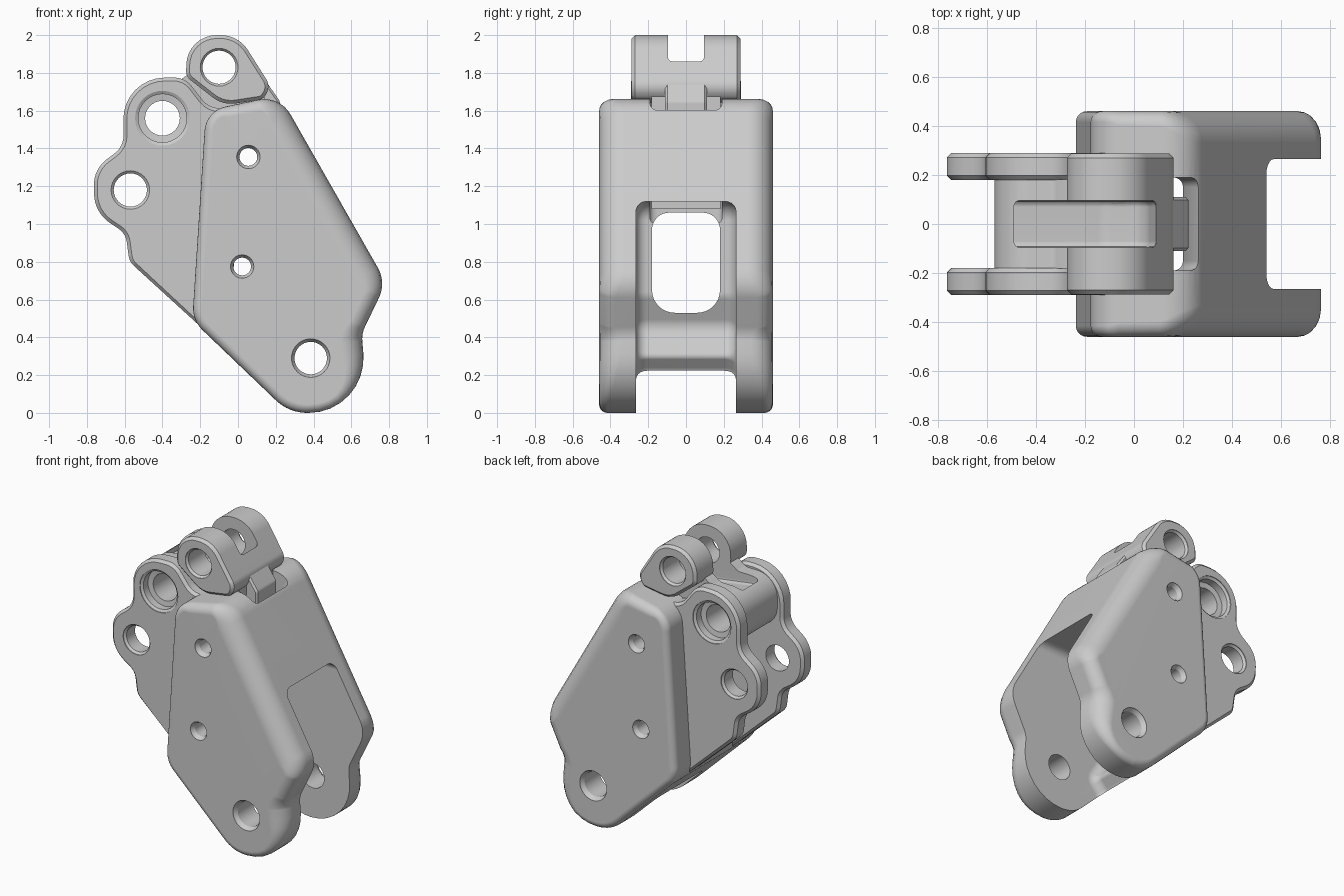
import bpy, bmesh, math
from mathutils import Vector

if "Cube" in bpy.data.objects:
    bpy.data.objects.remove(bpy.data.objects["Cube"])


def loft(name, rings):
    """Skin a list of equal-length point rings and cap both ends."""
    bm = bmesh.new()
    rows = [[bm.verts.new(p) for p in r] for r in rings]
    n = len(rows[0])
    for a, b in zip(rows, rows[1:]):
        for i in range(n):
            j = (i + 1) % n
            bm.faces.new((a[i], a[j], b[j], b[i]))
    bm.faces.new(rows[0])
    bm.faces.new(rows[-1])
    bmesh.ops.recalc_face_normals(bm, faces=bm.faces)
    me = bpy.data.meshes.new(name)
    bm.to_mesh(me)
    bm.free()
    ob = bpy.data.objects.new(name, me)
    bpy.context.collection.objects.link(ob)
    return ob


def fillet(pts, seg=8):
    """Polygon of (x, z, radius) corners -> rounded outline, counter-clockwise."""
    out, n = [], len(pts)
    for i in range(n):
        p = Vector(pts[i][:2])
        r = pts[i][2] if len(pts[i]) > 2 else 0
        u = (Vector(pts[i - 1][:2]) - p).normalized()
        v = (Vector(pts[(i + 1) % n][:2]) - p).normalized()
        half = u.angle(v) / 2
        if r == 0 or half > 1.55:
            out.append(p)
            continue
        d = r / math.tan(half)
        c = p + (u + v).normalized() * (r / math.sin(half))
        s, e = p + u * d - c, p + v * d - c
        a0 = math.atan2(s.y, s.x)
        da = (math.atan2(e.y, e.x) - a0 + math.pi) % (2 * math.pi) - math.pi
        for k in range(seg + 1):
            a = a0 + da * k / seg
            out.append(c + Vector((math.cos(a), math.sin(a))) * r)
    area = sum(out[i - 1].cross(out[i]) for i in range(len(out)))
    return out if area > 0 else out[::-1]


def prism(name, pts, y0, y1, bevel=0.0, extra=0.0, axis='Y', steps=5):
    """Extrude a rounded outline; 'extra' widens the edge rounding up-right."""
    o = fillet(pts)
    n, c, h = len(o), (y0 + y1) / 2, (y1 - y0) / 2
    norm = []
    for i in range(n):
        t = (o[(i + 1) % n] - o[i]).normalized() + (o[i] - o[i - 1]).normalized()
        norm.append(Vector((t.y, -t.x)).normalized())
    size = [bevel + extra * max(0, m.dot(Vector((0.87, 0.5)))) ** 1.5 for m in norm]

    def ring(side, t):
        r = []
        for p, m, b in zip(o, norm, size):
            q = p - m * b * (1 - math.cos(t))
            y = c + side * (h - b * (1 - math.sin(t)))
            r.append((q.x, y, q.y) if axis == 'Y' else (y, q.x, q.y))
        return r
    # t runs from the side wall (0) to the flat cap (90 degrees)
    ts = [math.pi / 2 * k / steps for k in range(steps + 1)] if bevel else [0]
    return loft(name, [ring(-1, t) for t in reversed(ts)] + [ring(1, t) for t in ts])


def hole(x, z, steps, n=32):
    """Round stepped cutter, mirrored in y; steps are (y, radius), outside in."""
    prof = [(-y, r) for y, r in steps] + [(y, r) for y, r in reversed(steps)]
    return loft("hole_cutter", [[(x + r * math.cos(2 * math.pi * k / n), y,
                                  z + r * math.sin(2 * math.pi * k / n))
                                 for k in range(n)] for y, r in prof])


def cut(ob, *cutters):
    bpy.context.view_layer.objects.active = ob
    for c in cutters:
        m = ob.modifiers.new("cut", 'BOOLEAN')
        m.operation, m.solver, m.object = 'DIFFERENCE', 'EXACT', c
        bpy.ops.object.modifier_apply(modifier=m.name)


# outer shell with two cheeks
shell = prism("outer_shell", [
    (-0.17, 1.60, .14), (0.22, 1.682, .16), (0.785, 0.69, .17), (0.655, 0.42, .14),
    (0.69, 0, .29), (0.27, 0, .24), (-0.242, 0.49, .16)], -0.46, 0.46, 0.045, 0.085)

# knuckle side plates
plate_outline = [
    (0.0, 1.6), (-0.16, 1.62, .12), (-0.28, 1.775, .12), (-0.61, 1.775, .22),
    (-0.605, 1.41, .12), (-0.765, 1.29, .17), (-0.76, 1.06, .19),
    (-0.595, 0.95, .1), (-0.575, 0.80, .09), (-0.12, 0.385), (-0.03, 0.5)]
plates = [prism(n, plate_outline, a, b, 0.018, steps=1) for n, a, b in
          (("front_side_plate", -0.29, -0.18), ("back_side_plate", 0.18, 0.29))]

# barrel block between the plates, and the narrow neck behind the lug
core = prism("barrel_block", [
    (-0.57, 1.74, .15), (-0.33, 1.745, .06), (-0.24, 1.81), (0.0, 1.86), (0.14, 1.74),
    (0.14, 1.08), (-0.15, 1.08, .05), (-0.26, 1.38, .08), (-0.57, 1.38, .15)],
    -0.182, 0.182)
neck = prism("lug_neck", [
    (-0.05, 1.88), (0.055, 1.88), (0.138, 1.77), (0.222, 1.65, .04), (0.222, 1.3),
    (0.0, 1.2)], -0.11, 0.11, 0.012, steps=1)

# top lug with two ears
lug = prism("top_lug", [
    (-0.27, 2.0, .16), (0.002, 2.0, .17), (0.176, 1.725, .075), (0.13, 1.66, .05),
    (-0.08, 1.628, .16), (-0.275, 1.78, .06)], -0.288, 0.288, 0.018, steps=1)

# cutters: link slot, through passage, top pocket, lug groove
slot = prism("slot_cutter", [
    (1.2, 1.12), (0.09, 1.12, .1), (0.09, 0.62, .09), (0.01, 0.45, .09),
    (0.10, 0.30, .03), (0.03, 0.22, .07), (0.03, -0.3), (1.2, -0.3)],
    -0.265, 0.265, 0.06)
passage = prism("passage_cutter", [
    (-0.18, 0.53, .12), (0.18, 0.53, .12), (0.18, 1.06, .09), (-0.18, 1.06, .09)],
    -0.6, 0.2, axis='X')
pocket = prism("pocket_cutter", [
    (0.02, 1.9), (0.265, 1.9), (0.265, 1.61), (0.2, 1.45), (0.2, 1.0), (0.02, 1.0)],
    -0.19, 0.19, 0.04)
groove = prism("groove_cutter", [
    (0.4, 2.2), (0.4, 1.86), (0.09, 1.86), (0.05, 1.70, .1), (-0.12, 1.635, .1),
    (-0.49, 1.69), (-0.49, 2.2)], -0.095, 0.095, 0.025, steps=3)

# pin and screw holes
lug_pin = hole(-0.1, 1.83, [(0.6, 0.10), (0.285, 0.10), (0.27, 0.088)])
barrel_pin = hole(-0.4, 1.56, [(0.6, 0.145), (0.285, 0.145), (0.275, 0.128),
                               (0.225, 0.128), (0.22, 0.092)])
link_pin = hole(-0.57, 1.18, [(0.6, 0.102), (0.285, 0.102), (0.272, 0.088)])
screw_a = hole(0.055, 1.355, [(0.6, 0.062), (0.455, 0.062), (0.43, 0.047)])
screw_b = hole(0.022, 0.775, [(0.6, 0.062), (0.455, 0.062), (0.43, 0.047)])
hinge_pin = hole(0.385, 0.29, [(0.6, 0.102), (0.455, 0.102), (0.43, 0.086)])

cut(shell, slot, passage, pocket, screw_a, screw_b, hinge_pin)
for p in plates:
    cut(p, barrel_pin, link_pin)
cut(core, groove, barrel_pin, lug_pin, screw_a)
cut(neck, groove, lug_pin, screw_a)
cut(lug, groove, lug_pin)

# remove cutters, shade the parts
for c in (slot, passage, pocket, groove, lug_pin, barrel_pin, link_pin,
          screw_a, screw_b, hinge_pin):
    bpy.data.objects.remove(c)
bpy.ops.object.select_all(action='DESELECT')
parts = (shell, core, neck, lug, *plates)
for ob in parts:
    ob.select_set(True)
bpy.context.view_layer.objects.active = shell
bpy.ops.object.shade_smooth_by_angle(angle=math.radians(30))
for ob in parts:
    w = ob.modifiers.new("flat_faces", 'WEIGHTED_NORMAL')
    w.keep_sharp = True
